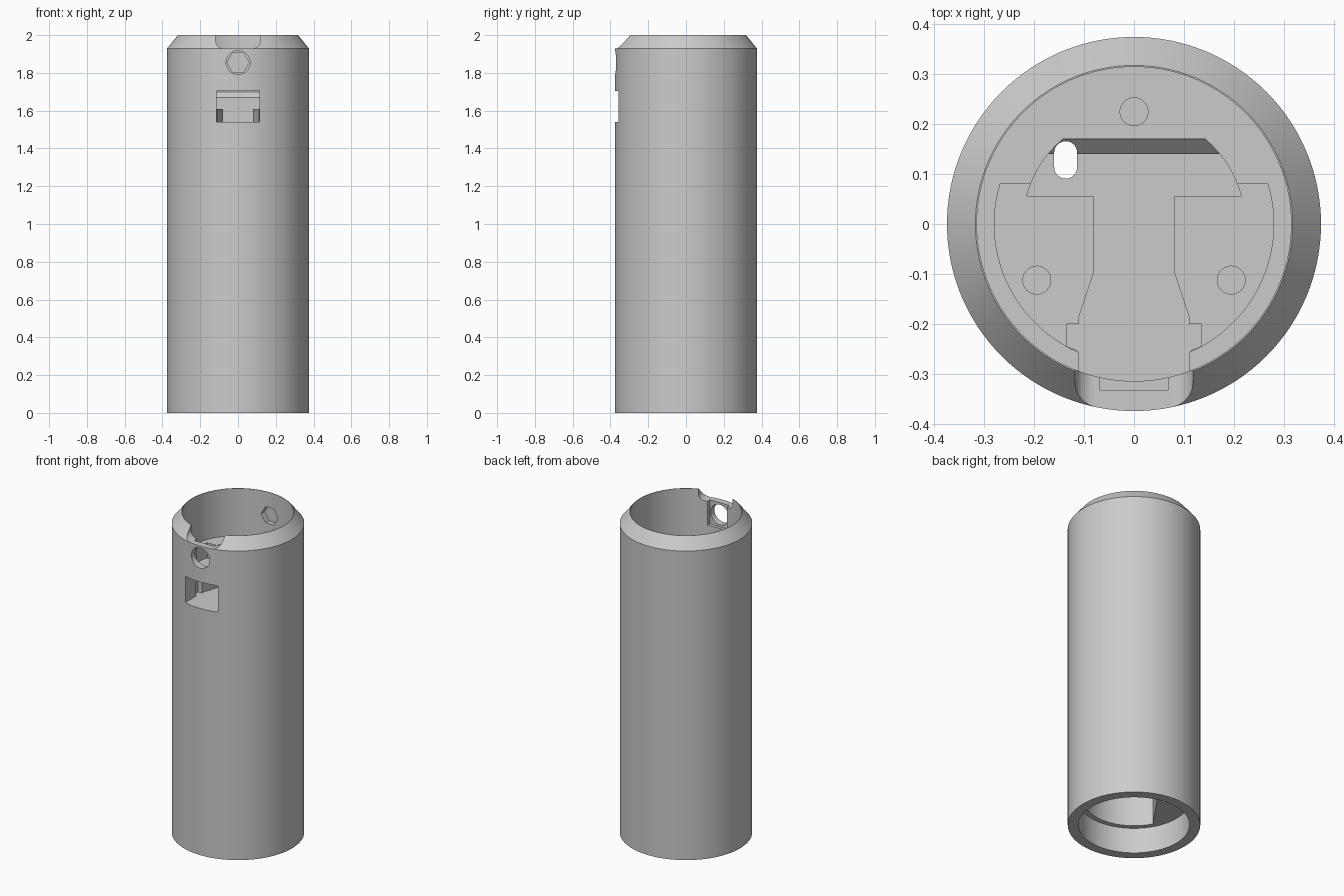
import bpy, bmesh, math
from mathutils import Matrix, Vector

old = bpy.data.objects.get("Cube")
if old:
    bpy.data.objects.remove(old, do_unlink=True)

SEG = 128
R_OUT, R_RIM, R_BORE, R_SEAT = 0.375, 0.318, 0.315, 0.28
Z_CHANNEL, Z_WING, Z_RING, Z_SLOT_TOP = 1.54, 1.61, 1.705, 1.705

grey = bpy.data.materials.new("light_grey")
grey.use_nodes = True
grey.diffuse_color = (0.6, 0.6, 0.6, 1)
grey.node_tree.nodes["Principled BSDF"].inputs["Base Color"].default_value = (0.6, 0.6, 0.6, 1)


def make_object(name, bm):
    bmesh.ops.recalc_face_normals(bm, faces=bm.faces)
    mesh = bpy.data.meshes.new(name)
    bm.to_mesh(mesh)
    bm.free()
    mesh.materials.append(grey)
    obj = bpy.data.objects.new(name, mesh)
    bpy.context.collection.objects.link(obj)
    return obj


def prism(name, outline, z0, z1, matrix=None):
    """Extrude a plan outline between two heights."""
    bm = bmesh.new()
    face = bm.faces.new([bm.verts.new((x, y, z0)) for x, y in outline])
    new = bmesh.ops.extrude_face_region(bm, geom=[face])["geom"]
    bmesh.ops.translate(bm, vec=(0, 0, z1 - z0),
                        verts=[v for v in new if isinstance(v, bmesh.types.BMVert)])
    if matrix:
        bm.transform(matrix)
    return make_object(name, bm)


def arc(r, a0=0, a1=360, n=SEG, cx=0, cy=0, closed=True):
    count = n if closed else n + 1
    angles = [math.radians(a0 + (a1 - a0) * i / n) for i in range(count)]
    return [(cx + r * math.cos(a), cy + r * math.sin(a)) for a in angles]


def box(x, y0, y1):
    return [(-x, y0), (x, y0), (x, y1), (-x, y1)]


def lathe(name, profile):
    """Revolve radius/height pairs into a closed solid."""
    bm = bmesh.new()
    rings = [[bm.verts.new((x, y, z)) for x, y in arc(r)] for r, z in profile]
    for low, high in zip(rings, rings[1:]):
        for i in range(SEG):
            j = (i + 1) % SEG
            bm.faces.new((low[i], low[j], high[j], high[i]))
    bm.faces.new(rings[0])
    bm.faces.new(rings[-1])
    return make_object(name, bm)


def apply_boolean(target, tool, operation="DIFFERENCE"):
    mod = target.modifiers.new("cut", "BOOLEAN")
    mod.operation, mod.solver, mod.object = operation, "EXACT", tool
    bpy.context.view_layer.objects.active = target
    bpy.ops.object.modifier_apply(modifier=mod.name)
    bpy.data.objects.remove(tool, do_unlink=True)


# Outer sleeve with chamfered rim
body = lathe("tube_body", [(R_OUT, 0), (R_OUT, 1.93), (R_RIM, 2.0)])

# Upper bore and the lowered side seats
apply_boolean(body, prism("upper_bore", arc(R_BORE), Z_RING, 2.1))
a = math.degrees(math.asin(0.08 / R_SEAT))
apply_boolean(body, prism("side_seats", arc(R_SEAT, -180 - a, a, SEG, closed=False), Z_WING, 1.8))

# Stepped channel running to the front, cut to the bore circle
right = [(0.11, -0.4), (0.11, -0.255), (0.135, -0.245), (0.135, -0.2), (0.11, -0.2),
         (0.11, -0.185), (0.08, -0.095), (0.08, 0.07)]
channel = prism("front_channel", right + [(-x, y) for x, y in reversed(right)], Z_CHANNEL, 1.8)
apply_boolean(channel, prism("channel_limit", arc(R_BORE), 1.4, 1.9), "INTERSECT")
apply_boolean(body, channel)

# Rear pocket with a sloped back wall
pocket = prism("rear_pocket", [(-0.215, 0.055), (0.215, 0.055)]
               + arc(0.222, 15, 50, 16, closed=False)
               + arc(0.222, 130, 165, 16, closed=False), Z_CHANNEL, 1.8)
wedge = prism("back_slope", [(0.14, 1.4), (0.3, 1.4), (0.3, 1.7), (0.17, 1.7), (0.14, 1.67)], -0.4, 0.4,
              Matrix(((0, 0, 1, 0), (1, 0, 0, 0), (0, 1, 0, 0), (0, 0, 0, 1))))
apply_boolean(pocket, wedge)
apply_boolean(body, pocket)

# Front window
apply_boolean(body, prism("front_window", box(0.113, -0.5, -0.22), Z_CHANNEL, Z_SLOT_TOP))

# Rounded notch in the front rim and the round hole beneath it
FORWARD = Matrix.Rotation(math.radians(90), 4, "X")
notch = ([(0.118, 2.1)] + [(-0.118, 2.1)]
         + arc(0.04, 180, 270, 10, -0.118 + 0.04, 1.97, closed=False)
         + arc(0.04, 270, 360, 10, 0.118 - 0.04, 1.97, closed=False))
apply_boolean(body, prism("rim_notch", notch, 0.2, 0.5, FORWARD))
apply_boolean(body, prism("round_hole", arc(0.063, n=48, cy=1.855), 0.2, 0.5, FORWARD))

# Flat nut recess inside the front wall, blind hexagon opposite
apply_boolean(body, prism("nut_recess", box(0.068, -0.333, -0.2), 1.78, 2.1))
apply_boolean(body, prism("hex_pocket", arc(0.058, n=6, cy=1.855), -0.345, -0.2, FORWARD))

# Lower opening, long inner cavity and its side block
apply_boolean(body, prism("lower_opening", arc(R_BORE), -0.1, 0.16))
cavity = prism("inner_cavity", arc(0.285), 0.1, 1.42)
turn = Matrix.Rotation(math.radians(145), 4, "Z")
apply_boolean(cavity, prism("side_block", [(0.13, -0.4), (0.5, -0.4), (0.5, 0.4), (0.13, 0.4)],
                            0.14, 1.6, turn))
apply_boolean(body, cavity)

# Screw holes in the seats and the oval wire passage
for i in range(3):
    t = math.radians(90 + 120 * i)
    apply_boolean(body, prism("screw_hole", arc(0.028, n=32, cx=0.225 * math.cos(t),
                                                cy=0.225 * math.sin(t)), 1.47, 1.8))
oval = (arc(0.023, 0, 180, 16, -0.137, 0.143, closed=False)
        + arc(0.023, 180, 360, 16, -0.137, 0.114, closed=False))
apply_boolean(body, prism("wire_passage", oval, 0.05, 1.75))

# Smooth walls, crisp edges
bpy.ops.object.select_all(action="DESELECT")
body.select_set(True)
bpy.context.view_layer.objects.active = body
bpy.ops.object.shade_smooth_by_angle(angle=math.radians(30))
